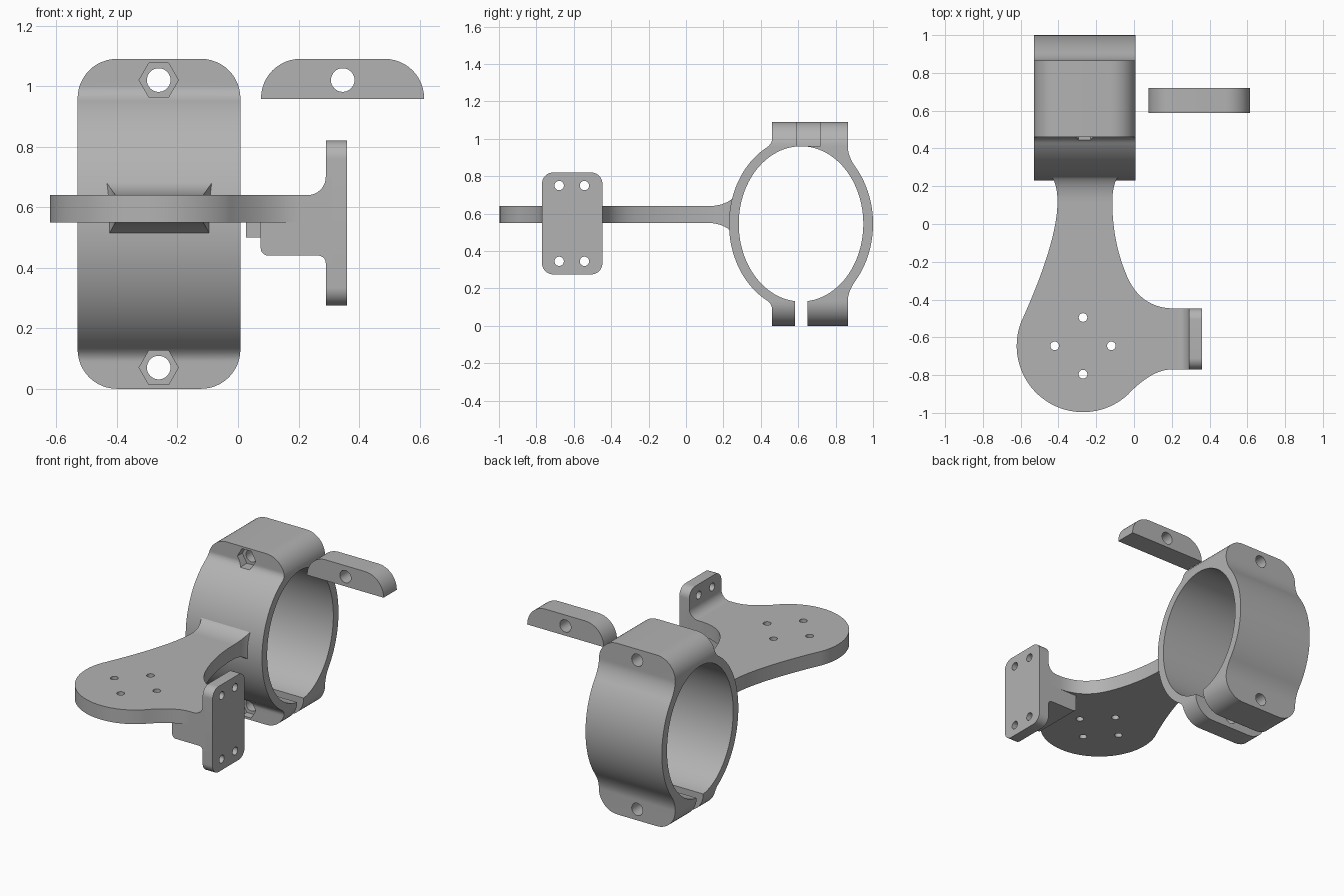
import bpy, bmesh
from math import sin, cos, pi, radians
from mathutils import Vector

if "Cube" in bpy.data.objects:
    bpy.data.objects.remove(bpy.data.objects["Cube"])

grey = bpy.data.materials.new("plain_grey")
grey.use_nodes = True
grey.diffuse_color = (0.45, 0.45, 0.45, 1)
grey.node_tree.nodes["Principled BSDF"].inputs["Base Color"].default_value = (0.45, 0.45, 0.45, 1)


def arc(cx, cy, rx, ry, a0, a1, n):
    angles = [radians(a0 + (a1 - a0) * i / n) for i in range(n + 1)]
    return [(cx + rx * cos(a), cy + ry * sin(a)) for a in angles]


def bend(p, c, q, n=12):
    p, c, q = Vector(p), Vector(c), Vector(q)
    ts = [i / n for i in range(n + 1)]
    return [tuple(p * (1 - t) ** 2 + c * 2 * t * (1 - t) + q * t * t) for t in ts]


def rounded_rect(u0, u1, v0, v1, top, low):
    pts = []
    for u, v, r, a in ((u1 - top, v1 - top, top, 0), (u0 + top, v1 - top, top, 90),
                       (u0 + low, v0 + low, low, 180), (u1 - low, v0 + low, low, 270)):
        pts += arc(u, v, r, r, a, a + 90, 12) if r else [(u, v)]
    return pts


def finish(name, bm):
    bmesh.ops.remove_doubles(bm, verts=bm.verts, dist=1e-5)
    bmesh.ops.recalc_face_normals(bm, faces=bm.faces)
    mesh = bpy.data.meshes.new(name)
    bm.to_mesh(mesh)
    bm.free()
    mesh.materials.append(grey)
    obj = bpy.data.objects.new(name, mesh)
    bpy.context.collection.objects.link(obj)
    return obj


def loft(name, rings):
    bm = bmesh.new()
    loops = [[bm.verts.new(p) for p in ring] for ring in rings]
    for a, b in zip(loops, loops[1:]):
        for i in range(len(a)):
            j = (i + 1) % len(a)
            bm.faces.new((a[i], a[j], b[j], b[i]))
    bm.faces.new(loops[0])
    bm.faces.new(loops[-1])
    return finish(name, bm)


def prism(name, pts, axis, d0, d1):
    place = {"x": lambda u, v, d: (d, u, v),
             "y": lambda u, v, d: (u, d, v),
             "z": lambda u, v, d: (u, v, d)}[axis]
    return loft(name, [[place(u, v, d) for u, v in pts] for d in (d0, d1)])


def cut(obj, cutters, operation="DIFFERENCE"):
    for cutter in cutters:
        mod = obj.modifiers.new("cut", "BOOLEAN")
        mod.object, mod.operation, mod.solver = cutter, operation, "EXACT"
        bpy.context.view_layer.update()
        graph = bpy.context.evaluated_depsgraph_get()
        mesh = bpy.data.meshes.new_from_object(obj.evaluated_get(graph))
        obj.modifiers.clear()
        obj.data = mesh
        bpy.data.objects.remove(cutter)


def drill(u, v, r, axis, d0, d1, sides=32):
    return prism("drill", arc(u, v, r, r, 0, 360 - 360 / sides, sides - 1), axis, d0, d1)


# Split clamp ring with bolt flanges, as one side profile
CY, CZ = 0.615, 0.545
LOW, HIGH = -0.05, 1.15


def flip(pts):
    return [(y, 2 * CZ - z) for y, z in reversed(pts)]


outer_right = arc(CY, CZ, 0.385, 0.465, -40, 40, 32)
outer_left = arc(CY, CZ, 0.385, 0.465, 120, 240, 48)
right_fillet = bend(outer_right[-1], (0.865, 0.905), (0.865, 0.96))
left_fillet = bend((0.46, 1.0), (0.46, 0.97), outer_left[0])
profile = [(0.583, LOW)] + arc(CY, CZ, 0.333, 0.415, 264.5, -84, 110) + [(0.65, LOW), (0.865, LOW)]
profile += flip(right_fillet) + outer_right[1:-1] + right_fillet + [(0.865, HIGH), (0.46, HIGH)]
profile += left_fillet + outer_left[1:-1] + flip(left_fillet) + [(0.46, LOW)]
clamp = prism("clamp_ring", profile, "x", -0.6, 0.08)
outline = prism("outline", rounded_rect(-0.53, 0.008, 0, 1.09, 0.13, 0.13), "y", 0, 1.2)
cut(clamp, [outline], "INTERSECT")

# Bolt holes and hexagonal nut pockets
for z in (0.07, 1.02):
    cut(clamp, [drill(-0.262, z, 0.039, "y", 0.3, 1.1),
                drill(-0.262, z, 0.065, "y", 0.35, 0.51, 6)])

# Flat paddle-shaped base plate
paddle = bend((-0.589, -0.5), (-0.405, -0.09), (-0.405, 0.12), 20)
paddle += bend((-0.115, 0.12), (-0.115, -0.09), (-0.04, -0.27))
paddle += bend((-0.04, -0.27), (0.03, -0.44), (0.2, -0.447))[1:] + [(0.3, -0.447), (0.3, -0.77)]
paddle += bend((0.2, -0.77), (0.1, -0.77), (-0.02, -0.89))
paddle += arc(-0.27, -0.645, 0.351, 0.351, -44.4, -204.4, 60)[1:-1]
plate = prism("base_plate", paddle, "z", 0.55, 0.64)
for dx, dy in ((0.15, 0), (-0.15, 0), (0, 0.15), (0, -0.15)):
    cut(plate, [drill(-0.27 + dx, -0.645 + dy, 0.023, "z", 0.4, 0.8, 24)])

# Flared neck joining plate and ring
sections = []
for i in range(13):
    a = pi / 2 * i / 12
    y, f = 0.12 + 0.145 * sin(a), 1 - cos(a)
    w, top, low = 0.145 + 0.055 * f, 0.64 + 0.078 * f, 0.55 - 0.1 * f
    sections.append([(-0.26 - w, y, low), (-0.26 + w, y, low), (-0.26 + w, y, top), (-0.26 - w, y, top)])
neck = loft("neck", sections)

# Arm block with fillets into the end plate
side = arc(0.23, 0.7, 0.06, 0.06, -90, 0, 10) + [(0.31, 0.7), (0.31, 0.415)]
side += arc(0.265, 0.415, 0.025, 0.025, 0, 90, 8)
side += arc(0.1, 0.465, 0.025, 0.025, 270, 180, 8) + [(0.075, 0.6), (0.23, 0.6)]
arm = prism("arm_block", side, "y", -0.77, -0.447)
step = prism("arm_step", [(0.027, 0.5), (0.1, 0.5), (0.1, 0.58), (0.027, 0.58)], "y", -0.7, -0.52)

# Upright end plate with four screw holes
end = prism("end_plate", rounded_rect(-0.77, -0.447, 0.275, 0.82, 0.06, 0.06), "x", 0.29, 0.36)
for y in (-0.678, -0.543):
    for z in (0.345, 0.75):
        cut(end, [drill(y, z, 0.025, "x", 0.2, 0.5, 24)])

# Loose spacer piece
spacer = prism("spacer", rounded_rect(0.076, 0.615, 0.958, 1.09, 0.13, 0), "y", 0.587, 0.72)
cut(spacer, [drill(0.346, 1.02, 0.039, "y", 0.5, 0.8)])

# Smooth curved faces, keep edges crisp
bpy.ops.object.select_all(action="DESELECT")
for obj in (clamp, plate, neck, arm, step, end, spacer):
    obj.select_set(True)
    bpy.context.view_layer.objects.active = obj
bpy.ops.object.shade_smooth_by_angle(angle=radians(30))
